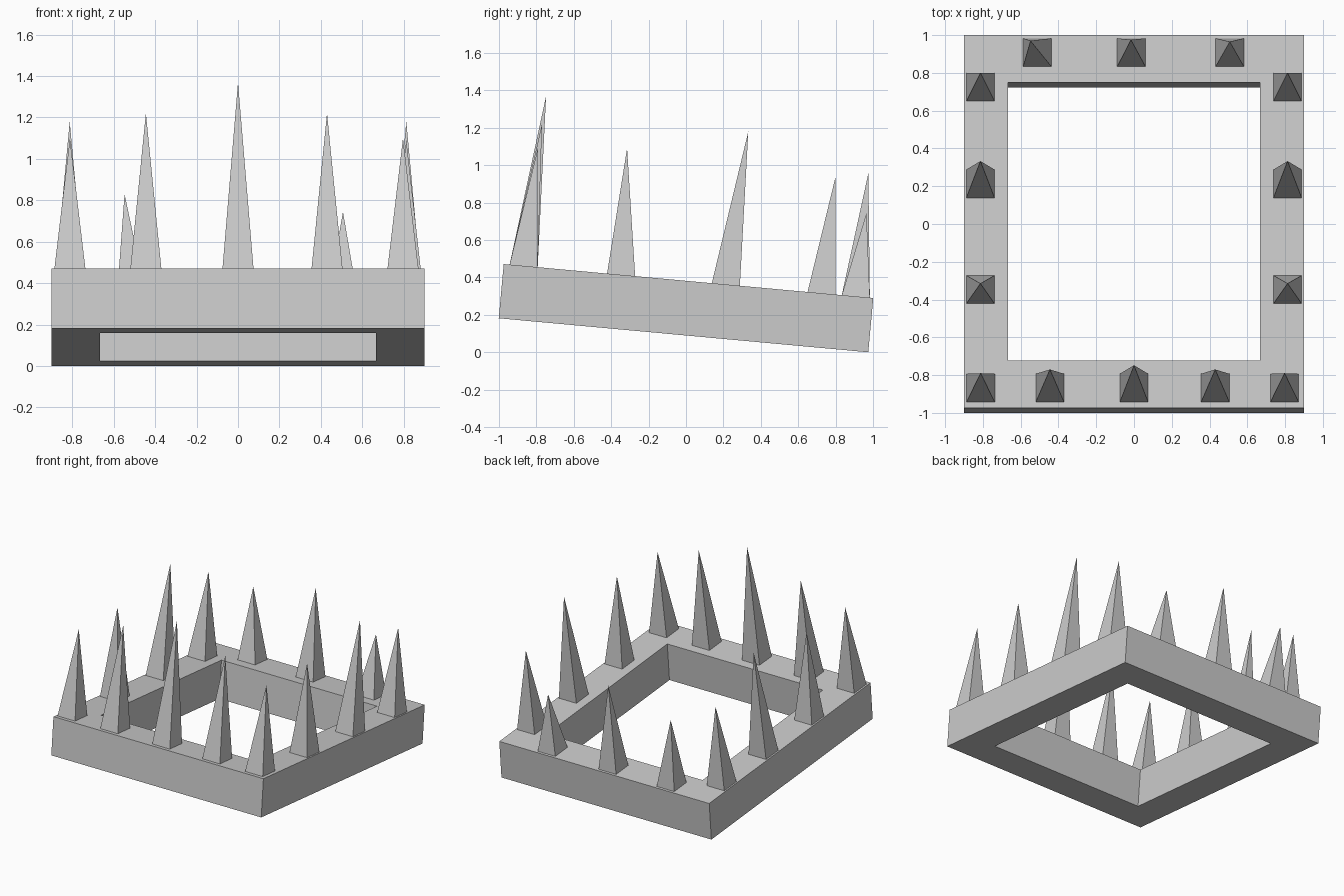
import bpy, bmesh, math
from mathutils import Matrix, Vector

if "Cube" in bpy.data.objects:
    bpy.data.objects.remove(bpy.data.objects["Cube"])

grey = bpy.data.materials.new("plain grey")
grey.use_nodes = True
colour = (0.6, 0.6, 0.6, 1)
grey.diffuse_color = colour
grey.node_tree.nodes["Principled BSDF"].inputs["Base Color"].default_value = colour

HALF_H = 0.1455
TILT = Matrix.Translation((0, 0, 0.2356)) @ Matrix.Rotation(math.radians(-5.25), 4, 'X')


def finish(name, bm):
    bmesh.ops.recalc_face_normals(bm, faces=bm.faces)
    mesh = bpy.data.meshes.new(name)
    bm.to_mesh(mesh)
    bm.free()
    mesh.materials.append(grey)
    bpy.context.collection.objects.link(bpy.data.objects.new(name, mesh))


def ring(bm, hx, hy, z):
    return [bm.verts.new((sx * hx, sy * hy, z))
            for sx, sy in ((-1, -1), (1, -1), (1, 1), (-1, 1))]


# Rectangular frame, tilted down towards the back
bm = bmesh.new()
loops = [ring(bm, hx, hy, z) for hx, hy, z in (
    (0.9, 0.992, -HALF_H), (0.9, 0.992, HALF_H),
    (0.667, 0.74, HALF_H), (0.667, 0.74, -HALF_H))]
for a, b in zip(loops, loops[1:] + loops[:1]):
    for i in range(4):
        j = (i + 1) % 4
        bm.faces.new((a[i], a[j], b[j], b[i]))
bm.transform(TILT)
finish("frame", bm)


# Four-sided spike: square base on the tilted deck, free-standing tip
def spike(name, x, y, tip, half=0.075):
    bm = bmesh.new()
    base = []
    for sx, sy in ((-1, -1), (1, -1), (1, 1), (-1, 1)):
        px, py = x + sx * half, y + sy * half
        local = TILT.inverted() @ Vector((px, py, 0))
        edge = TILT @ Vector((px, local.y, HALF_H))
        slope = math.tan(math.radians(-5.25))
        base.append(bm.verts.new((px, py, edge.z + (py - edge.y) * slope)))
    top = bm.verts.new(tip)
    bm.faces.new(base)
    for i in range(4):
        bm.faces.new((base[i], base[(i + 1) % 4], top))
    finish(name, bm)


# Front row: base x, tip y, tip z
for name, x, ty, tz in (
        ("front_spike_right_corner", -0.812, -0.79, 1.1),
        ("front_spike_right", -0.445, -0.77, 1.22),
        ("front_spike_middle", 0, -0.748, 1.37),
        ("front_spike_left", 0.43, -0.77, 1.22),
        ("front_spike_left_corner", 0.797, -0.79, 1.1)):
    spike(name, x, -0.868, (x, ty, tz))

# Side rows, mirrored: base y, tip y, tip z
for side, x in (("right", -0.813), ("left", 0.813)):
    for name, y, ty, tz in (("front", -0.347, -0.315, 1.09),
                            ("middle", 0.213, 0.333, 1.18),
                            ("back", 0.725, 0.8, 0.94)):
        spike(f"{side}_side_spike_{name}", x, y, (x, ty, tz))

# Back row: base x and leaning tip
for name, x, tip in (("right", -0.512, (-0.548, 0.97, 0.83)),
                     ("middle", -0.014, (-0.016, 0.975, 0.957)),
                     ("left", 0.507, (0.507, 0.965, 0.745))):
    spike("back_spike_" + name, x, 0.908, tip)
